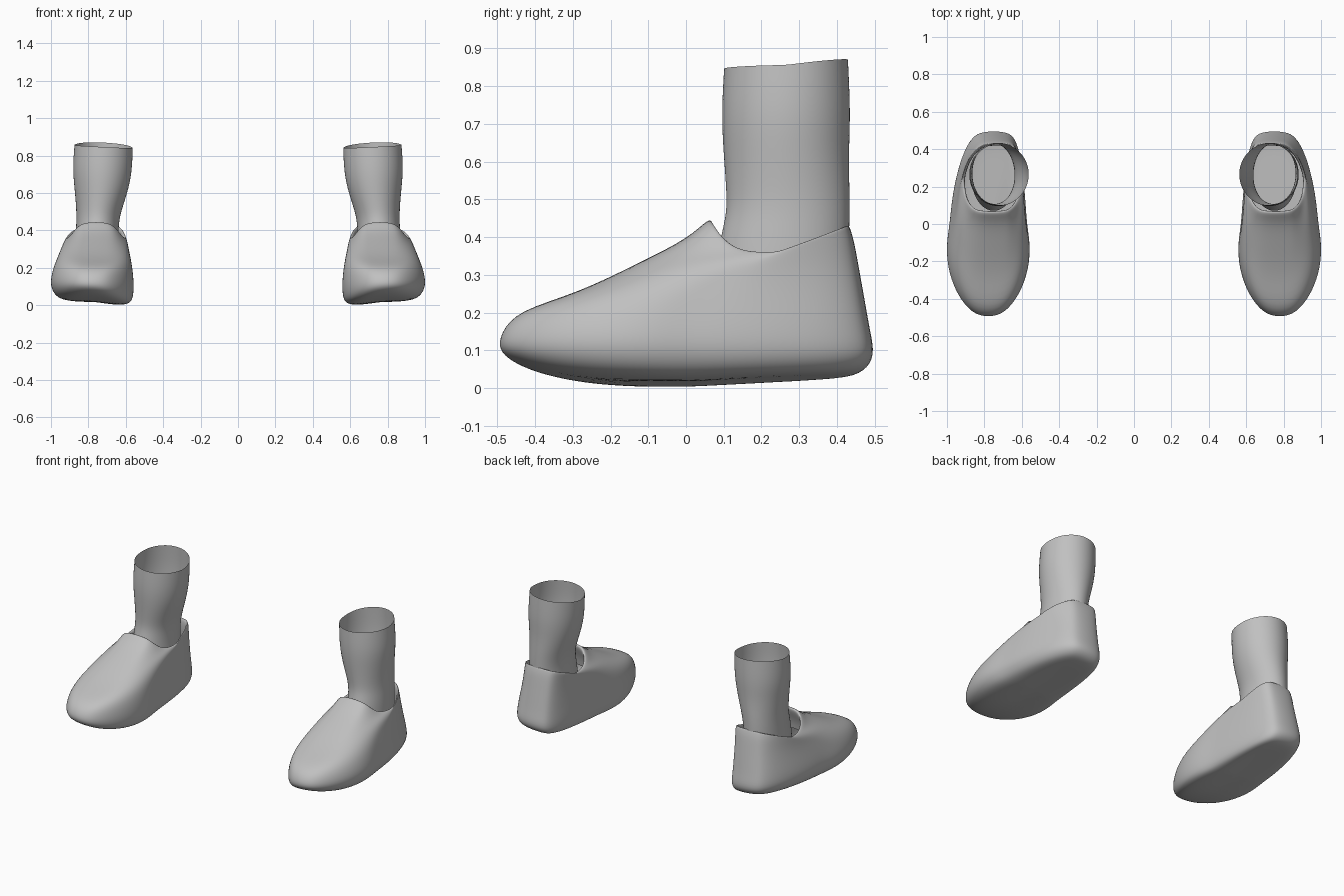
import bpy
import bmesh
from math import sin, cos, pi, copysign

cube = bpy.data.objects.get("Cube")
if cube:
    bpy.data.objects.remove(cube)

SEGMENTS = 32

grey = bpy.data.materials.new("plain grey")
grey.use_nodes = True
colour = (0.53, 0.53, 0.53, 1)
grey.diffuse_color = colour
grey.node_tree.nodes["Principled BSDF"].inputs["Base Color"].default_value = colour


def shoe_outline(c, s, upper):
    """Wide ball and rounded toe low down, squarer outline towards the rim."""
    if c > 0:
        width = 1 + 0.6 * (1 - upper) * c * (1 - c)
        return copysign(abs(s) ** (0.8 - 0.3 * upper), s) * width
    return copysign(abs(s) ** 0.5, s) * (1 + 0.13 * c)


def leg_outline(c, s, upper):
    return s


def ring_points(ring, side, outline, sharp):
    """Closed loop with its height blended from front, side and back."""
    front, back, inner, outer, z_front, z_side, z_back, upper, tilt, heel_shift = ring
    points = []
    for k in range(SEGMENTS):
        a = 2 * pi * k / SEGMENTS
        c, s = cos(a), sin(a)
        x = (outer + inner) / 2 + (outer - inner) / 2 * outline(c, s, upper)
        x -= heel_shift * max(0, -c) ** 2
        y = (front + back) / 2 - (back - front) / 2 * c
        if c > 0:
            z = z_side + (z_front - z_side) * c ** sharp
        else:
            z = z_side + (z_back - z_side) * -c
        points.append((side * x, y, z + tilt * (x - 0.56)))
    return points


def loft(name, rings, side, outline, sharp, floor):
    bm = bmesh.new()
    loops = [[bm.verts.new(p) for p in ring_points(r, side, outline, sharp)]
             for r in rings]
    for low, high in zip(loops, loops[1:]):
        for k in range(SEGMENTS):
            n = (k + 1) % SEGMENTS
            bm.faces.new((low[k], low[n], high[n], high[k]))
    if floor:
        bottom = bm.faces.new(loops[0])
        bmesh.ops.poke(bm, faces=[bottom])
    bmesh.ops.recalc_face_normals(bm, faces=bm.faces)
    for f in bm.faces:
        f.smooth = True
    mesh = bpy.data.meshes.new(name)
    bm.to_mesh(mesh)
    bm.free()
    mesh.materials.append(grey)
    obj = bpy.data.objects.new(name, mesh)
    bpy.context.collection.objects.link(obj)
    sub = obj.modifiers.new("smooth", "SUBSURF")
    sub.levels = sub.render_levels = 2


# Each ring: front y, back y, inner x, outer x, front z, side z, back z,
# closeness to the rim, sideways tilt, inward shift of the heel
shoe_rings = [
    (-.25, .30, .66, .87, 0, -.005, .012, 0, .08, .02),
    (-.40, .43, .61, .93, .028, 0, .016, 0, .08, .025),
    (-.465, .475, .58, .965, .055, .02, .03, 0, .08, .03),
    (-.50, .505, .572, .986, .09, .075, .075, 0, .05, .03),
    (-.495, .49, .573, .986, .14, .14, .15, 0, .02, .03),
    (-.45, .475, .578, .97, .205, .22, .24, .2, 0, .03),
    (-.29, .46, .585, .95, .25, .28, .32, .5, 0, .03),
    (-.12, .447, .59, .935, .335, .33, .39, .8, 0, .03),
    (.01, .437, .595, .922, .40, .355, .42, 1, 0, .03),
    (.06, .432, .602, .915, .455, .362, .434, 1, 0, .03),   # rim
    (.075, .42, .615, .905, .44, .355, .425, 1, 0, .03),    # rolled lip
    (.04, .42, .615, .905, .36, .31, .35, 1, 0, .03),       # lining
    (.03, .43, .61, .91, .30, .24, .26, 1, 0, .03),
]

leg_rings = [
    (.07, .43, .63, .87, .25, .25, .25, 0, 0, 0),
    (.085, .433, .64, .868, .38, .38, .38, 0, 0, 0),
    (.108, .434, .635, .864, .46, .46, .46, 0, 0, 0),
    (.106, .434, .615, .866, .53, .53, .53, 0, 0, 0),
    (.098, .432, .582, .875, .63, .63, .63, 0, 0, 0),
    (.093, .437, .565, .885, .73, .73, .73, 0, 0, 0),
    (.10, .43, .562, .875, .838, .84, .862, 0, .05, 0),
]

for side, label in ((1, "left"), (-1, "right")):
    loft(label + "_shoe", shoe_rings, side, shoe_outline, 4, True)
    loft(label + "_ankle", leg_rings, side, leg_outline, 1, False)
